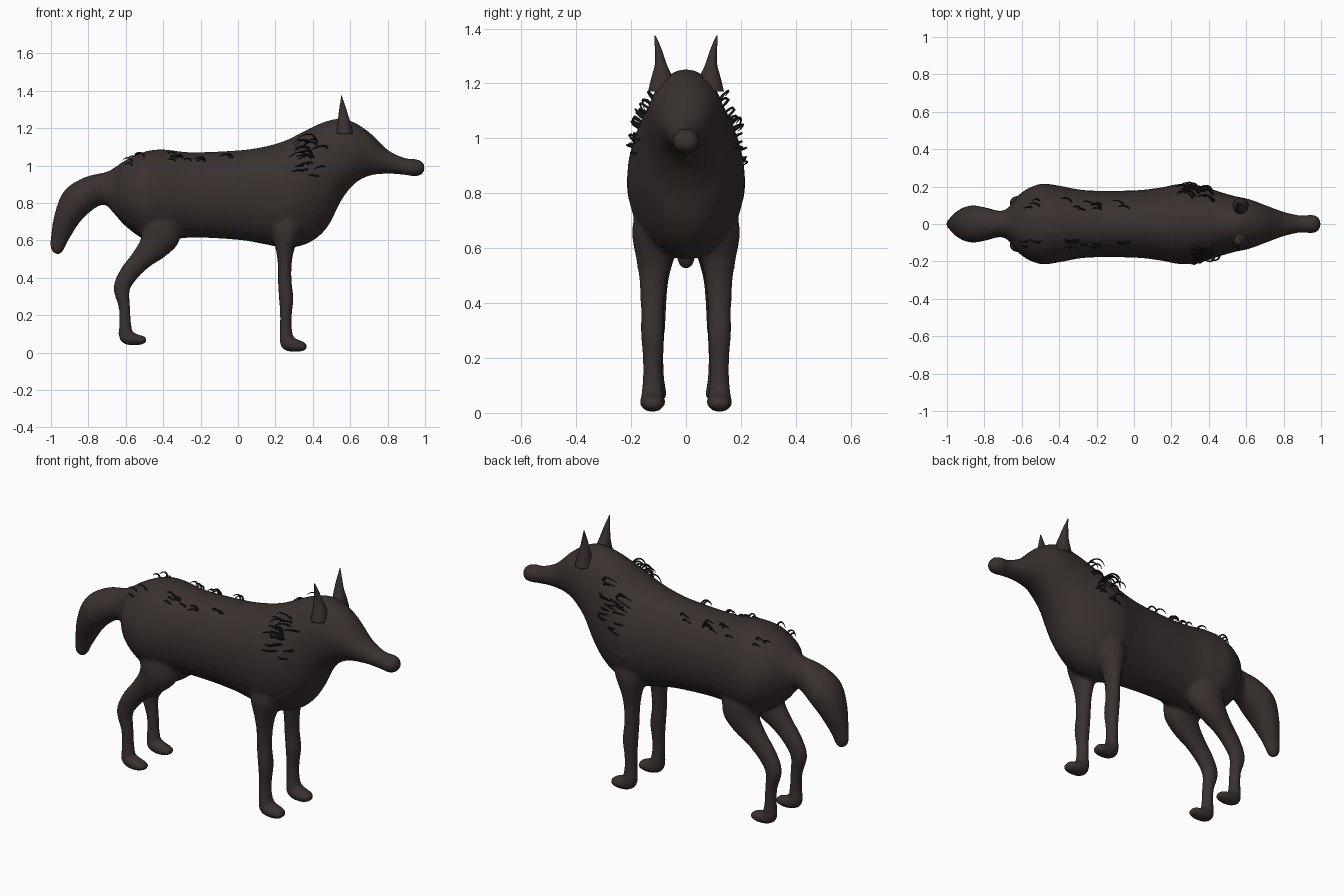
import bpy, bmesh, math, random
from mathutils import Vector

random.seed(4)
if "Cube" in bpy.data.objects:
    bpy.data.objects.remove(bpy.data.objects["Cube"])


def material(name, rgb):
    m = bpy.data.materials.new(name)
    m.use_nodes = True
    m.diffuse_color = (*rgb, 1)
    bsdf = m.node_tree.nodes["Principled BSDF"]
    bsdf.inputs["Base Color"].default_value = (*rgb, 1)
    bsdf.inputs["Roughness"].default_value = 0.8
    return m


coat = material("dark brown coat", (0.041, 0.031, 0.029))
hair = material("black hair", (0.012, 0.011, 0.011))


def smooth_path(keys, steps=6):
    """Catmull-Rom interpolation of key tuples."""
    out = []
    for i in range(len(keys) - 1):
        a, b = keys[max(i - 1, 0)], keys[i]
        c, d = keys[i + 1], keys[min(i + 2, len(keys) - 1)]
        for s in range(steps):
            t = s / steps
            out.append([0.5 * (2 * q + (r - p) * t + (2 * p - 5 * q + 4 * r - w) * t * t
                               + (3 * q - p - 3 * r + w) * t ** 3)
                        for p, q, r, w in zip(a, b, c, d)])
    out.append(list(keys[-1]))
    return out


def ring_point(key, angle):
    """Point on a ring; angle 0 is its top, key is (x, y, z, side, height, tilt)."""
    x, y, z, side, height, tilt = key
    t = math.radians(tilt)
    up = max(height, 0.002) * math.cos(angle)
    return Vector((x - math.sin(t) * up, y + max(side, 0.002) * math.sin(angle),
                   z + math.cos(t) * up))


def loft(bm, keys, sides=28):
    rings = [[bm.verts.new(ring_point(k, math.tau * i / sides)) for i in range(sides)]
             for k in smooth_path(keys)]
    for a, b in zip(rings, rings[1:]):
        for i in range(sides):
            j = (i + 1) % sides
            bm.faces.new((a[i], a[j], b[j], b[i]))
    bm.faces.new(rings[0][::-1])
    bm.faces.new(rings[-1])


def finish(bm, name, mat):
    bmesh.ops.recalc_face_normals(bm, faces=bm.faces)
    for f in bm.faces:
        f.smooth = True
    me = bpy.data.meshes.new(name)
    bm.to_mesh(me)
    bm.free()
    me.materials.append(mat)
    ob = bpy.data.objects.new(name, me)
    bpy.context.collection.objects.link(ob)
    return ob


# Tail: x, z, side radius, height radius, tilt
tail = [(-.978, .528, .004, .004, 68), (-.972, .545, .028, .032, 68),
        (-.952, .62, .045, .05, 70), (-.915, .72, .08, .07, 64),
        (-.865, .805, .1, .088, 45), (-.79, .856, .088, .087, 18)]
# Trunk, neck and head: x, top, bottom, side radius
trunk = [(-.71, .965, .79, .07), (-.66, .99, .74, .10), (-.6, 1.03, .675, .17),
         (-.5, 1.075, .605, .215), (-.4, 1.087, .595, .205), (-.25, 1.072, .615, .18),
         (0, 1.082, .603, .18), (.14, 1.102, .58, .195), (.25, 1.133, .56, .215),
         (.35, 1.183, .575, .206), (.43, 1.222, .62, .182), (.49, 1.243, .69, .163),
         (.55, 1.252, .81, .147), (.62, 1.232, .9, .132), (.7, 1.18, .945, .102),
         (.8, 1.085, .957, .066), (.89, 1.042, .95, .046), (.95, 1.035, .943, .05),
         (.985, 1.022, .955, .037), (1.0, .992, .984, .005)]
body_keys = [(x, 0, z, s, h, t) for x, z, s, h, t in tail]
body_keys += [(x, 0, (a + b) / 2, s, (a - b) / 2, 0) for x, a, b, s in trunk]

# Legs from toe to hip: x, y, z, side radius, depth radius, tilt
front_leg = [(.37, .122, .032, .004, .004, 180), (.357, .122, .034, .034, .022, 180),
             (.31, .122, .038, .046, .035, 172), (.265, .122, .055, .043, .042, 130),
             (.256, .122, .12, .036, .033, 90), (.256, .122, .2, .036, .032, 90),
             (.258, .122, .29, .043, .039, 90), (.25, .122, .38, .043, .037, 90),
             (.25, .12, .48, .05, .038, 90), (.252, .118, .56, .064, .052, 90),
             (.26, .112, .66, .085, .085, 90), (.27, .1, .75, .08, .08, 90)]
hind_leg = [(-.487, .112, .068, .004, .004, 180), (-.5, .112, .068, .03, .02, 180),
            (-.55, .112, .07, .042, .032, 172), (-.598, .112, .088, .038, .04, 130),
            (-.603, .112, .15, .032, .033, 90), (-.607, .112, .24, .032, .031, 90),
            (-.622, .112, .34, .038, .044, 85), (-.585, .112, .42, .042, .051, 52),
            (-.52, .112, .495, .05, .058, 48), (-.455, .11, .565, .066, .082, 50),
            (-.42, .1, .65, .085, .12, 60), (-.42, .09, .74, .08, .12, 75)]


def mirrored(keys, side):
    return [(k[0], k[1] * side, *k[2:]) for k in keys]


# One continuous skin
bm = bmesh.new()
loft(bm, body_keys)
for side in (-1, 1):
    loft(bm, mirrored(front_leg, side))
    loft(bm, mirrored(hind_leg, side))
body = finish(bm, "body", coat)
remesh = body.modifiers.new("fuse", 'REMESH')
remesh.mode = 'VOXEL'
remesh.voxel_size = 0.011
remesh.use_smooth_shade = True
relax = body.modifiers.new("relax", 'SMOOTH')
relax.factor = 0.5
relax.iterations = 6

# Pointed ears
ear = [(.57, .09, 1.17, .05, .045, 90), (.568, .088, 1.225, .038, .035, 90),
       (.563, .092, 1.27, .022, .026, 90), (.559, .099, 1.315, .014, .016, 90),
       (.556, .107, 1.35, .008, .007, 90), (.553, .113, 1.375, .002, .002, 90)]
for side, label in ((-1, "right"), (1, "left")):
    bm = bmesh.new()
    loft(bm, mirrored(ear, side), 14)
    finish(bm, label + "_ear", coat)

# Hair strands rooted on the skin
skin = smooth_path(body_keys, 16)


def strands(name, side, patches):
    cu = bpy.data.curves.new(name, 'CURVE')
    cu.dimensions = '3D'
    cu.bevel_depth = 0.005
    cu.bevel_resolution = 1
    cu.resolution_u = 5
    cu.use_fill_caps = True
    for x0, x1, a0, a1, count, size in patches:
        for _ in range(count):
            x = random.uniform(x0, x1)
            angle = side * math.radians(random.uniform(a0, a1))
            key = min(skin, key=lambda k: abs(k[0] - x))
            root = ring_point(key, angle)
            out = Vector((0, math.sin(angle), math.cos(angle)))
            n = size * random.uniform(.7, 1.2)
            along = Vector((-n, random.uniform(-.3, .3) * n, random.uniform(-.35, .1) * n))
            sp = cu.splines.new('NURBS')
            sp.points.add(3)
            sp.use_endpoint_u = True
            sp.order_u = 4
            path = (root - out * .01, root + out * n * .55 + along * .1,
                    root + out * n * .5 + along * .7, root + out * n * .1 + along)
            for p, co, r in zip(sp.points, path, (1, 1, .8, .2)):
                p.co = (*co, 1)
                p.radius = r
    cu.materials.append(hair)
    ob = bpy.data.objects.new(name, cu)
    bpy.context.collection.objects.link(ob)


for side, label in ((-1, "right"), (1, "left")):
    shift = .05 if side < 0 else 0
    strands(label + "_mane_hair", side, [(.3 + shift, .44 + shift, 38, 65, 14, .085),
                                         (.29 + shift, .42 + shift, 65, 88, 8, .05)])
    strands(label + "_back_hair", side, [(-.34, -.16, 24, 40, 8, .05),
                                         (-.06, .0, 24, 36, 2, .05),
                                         (-.57, -.5, 25, 40, 3, .05)])
